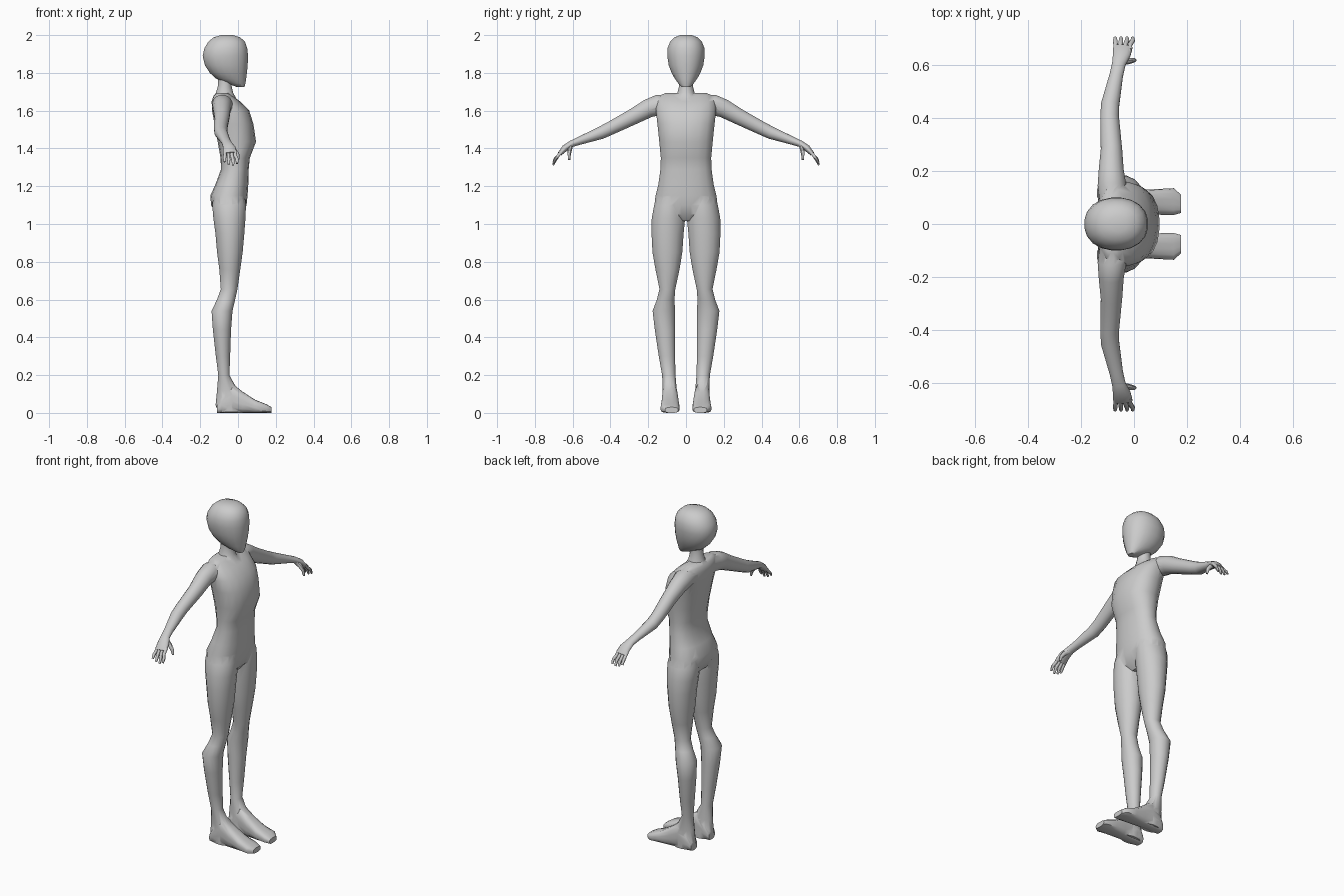
import bpy, bmesh
from math import cos, sin, pi
from mathutils import Vector


def loft(name, rings, sides=16, power=2.0):
    """Skin through rings (centre, half-axis u, half-axis v) with rounded cross-sections."""
    bm = bmesh.new()
    loops = []
    for c, u, v in rings:
        loop = []
        for i in range(sides):
            a = 2 * pi * (i + 0.5) / sides
            ca, sa = cos(a), sin(a)
            k = (abs(ca) ** power + abs(sa) ** power) ** (-1 / power)
            loop.append(bm.verts.new(c + u * ca * k + v * sa * k))
        loops.append(loop)
    for a, b in zip(loops, loops[1:]):
        for i in range(sides):
            j = (i + 1) % sides
            bm.faces.new((a[i], a[j], b[j], b[i]))
    bm.faces.new(loops[0])
    bm.faces.new(loops[-1])
    bmesh.ops.recalc_face_normals(bm, faces=bm.faces)
    mesh = bpy.data.meshes.new(name)
    bm.to_mesh(mesh)
    bm.free()
    obj = bpy.data.objects.new(name, mesh)
    bpy.context.collection.objects.link(obj)
    return obj


def upright(name, sections, side=1, **kw):
    """Sections: z, x min, x max, y min, y max."""
    return loft(name, [(Vector(((a + b) / 2, side * (c + d) / 2, z)),
                        Vector(((b - a) / 2, 0, 0)), Vector((0, (d - c) / 2, 0)))
                       for z, a, b, c, d in sections], **kw)


def limb(name, stations, side=1, **kw):
    """Stations along a path: x, y, z, half-width in x, half-thickness."""
    pts = [Vector((x, side * y, z)) for x, y, z, _, _ in stations]
    rings = []
    for i, s in enumerate(stations):
        t = (pts[min(i + 1, len(pts) - 1)] - pts[max(i - 1, 0)]).normalized()
        u = (Vector((1, 0, 0)) - t * t.x).normalized()
        rings.append((pts[i], u * s[3], t.cross(u) * s[4]))
    return loft(name, rings, **kw)


# Torso: z, x back, x front, half-width
torso = [(1.015, -.07, 0, .06), (1.05, -.115, .03, .15), (1.10, -.143, .046, .168),
         (1.15, -.147, .051, .162), (1.21, -.12, .055, .147), (1.29, -.09, .057, .136),
         (1.35, -.093, .063, .134), (1.435, -.108, .096, .142), (1.53, -.125, .082, .152),
         (1.60, -.138, .06, .16), (1.65, -.14, .01, .158), (1.68, -.13, -.03, .14),
         (1.693, -.115, -.05, .11)]
body = upright("body", [(z, a, b, -w, w) for z, a, b, w in torso], power=2.4, sides=20)
parts = []

# Neck and head
neck = [(1.65, -.13, .0, .06), (1.695, -.118, -.025, .046), (1.73, -.107, -.033, .037),
        (1.80, -.105, -.03, .037)]
parts.append(upright("neck", [(z, a, b, -w, w) for z, a, b, w in neck]))
head = [(1.725, -.005, .034, .022), (1.745, -.06, .04, .042), (1.77, -.118, .044, .06),
        (1.80, -.15, .048, .077), (1.84, -.176, .052, .092), (1.89, -.188, .054, .1),
        (1.93, -.179, .05, .099), (1.965, -.158, .038, .085), (1.988, -.13, .012, .062),
        (2.0, -.09, -.025, .03)]
parts.append(upright("head", [(z, a, b, -w, w) for z, a, b, w in head], power=2.2, sides=20))

for side in (1, -1):
    # Leg from hip to ankle
    parts.append(upright("leg", [
        (1.16, -.13, .035, .02, .145), (1.10, -.138, .044, .006, .17), (1.03, -.132, .041, .003, .183),
        (0.95, -.121, .035, .011, .184), (0.85, -.112, .026, .018, .179), (0.76, -.1, .013, .033, .163),
        (0.655, -.092, -.002, .056, .141), (0.60, -.112, -.014, .06, .155), (0.54, -.141, -.028, .057, .178),
        (0.44, -.134, -.036, .057, .166), (0.30, -.118, -.041, .057, .145), (0.20, -.105, -.045, .055, .127),
        (0.12, -.112, .0, .048, .124), (0.04, -.12, .02, .043, .125), (0.005, -.105, .02, .043, .122)],
        side))

    # Foot: x, height, inner y, outer y
    foot = [(-.112, .05, .055, .112), (-.085, .10, .045, .125), (-.03, .155, .046, .125),
            (.025, .112, .04, .128), (.09, .07, .035, .132), (.15, .046, .034, .135),
            (.178, .03, .042, .11)]
    parts.append(loft("foot", [(Vector((x, side * (a + b) / 2, h / 2)), Vector((0, (b - a) / 2, 0)),
                                Vector((0, 0, h / 2))) for x, h, a, b in foot], sides=16, power=3.5))

    # Arm from shoulder to palm
    parts.append(limb("arm", [
        (-.085, .08, 1.635, .045, .045), (-.083, .145, 1.63, .055, .056), (-.086, .20, 1.612, .048, .05),
        (-.085, .28, 1.568, .041, .043), (-.092, .40, 1.507, .036, .036), (-.09, .45, 1.483, .035, .034),
        (-.067, .56, 1.442, .026, .022), (-.057, .605, 1.425, .026, .018), (-.046, .64, 1.402, .034, .018),
        (-.042, .668, 1.372, .037, .012)], side))

    # Fingers and thumb
    for base, tip, drop in ((-.069, -.071, .018), (-.051, -.049, .005), (-.033, -.026, 0), (-.015, -.005, .009)):
        parts.append(limb("finger", [
            (base, .655, 1.386, .009, .009), (base, .676, 1.363, .009, .009),
            (tip, .692, 1.338 + drop / 2, .009, .008), (tip, .703, 1.311 + drop, .006, .005)],
            side, sides=8))
    parts.append(limb("thumb", [
        (-.05, .61, 1.415, .014, .012), (-.02, .615, 1.392, .013, .012),
        (-.002, .618, 1.368, .01, .009), (.004, .618, 1.34, .006, .006)], side, sides=8))

# Fuse everything into one skin
bpy.context.view_layer.objects.active = body
for part in parts:
    mod = body.modifiers.new("union", 'BOOLEAN')
    mod.operation, mod.solver, mod.object = 'UNION', 'EXACT', part
    bpy.ops.object.modifier_apply(modifier=mod.name)
    bpy.data.objects.remove(part)
body.select_set(True)
bpy.ops.object.shade_smooth_by_angle(angle=0.8)
